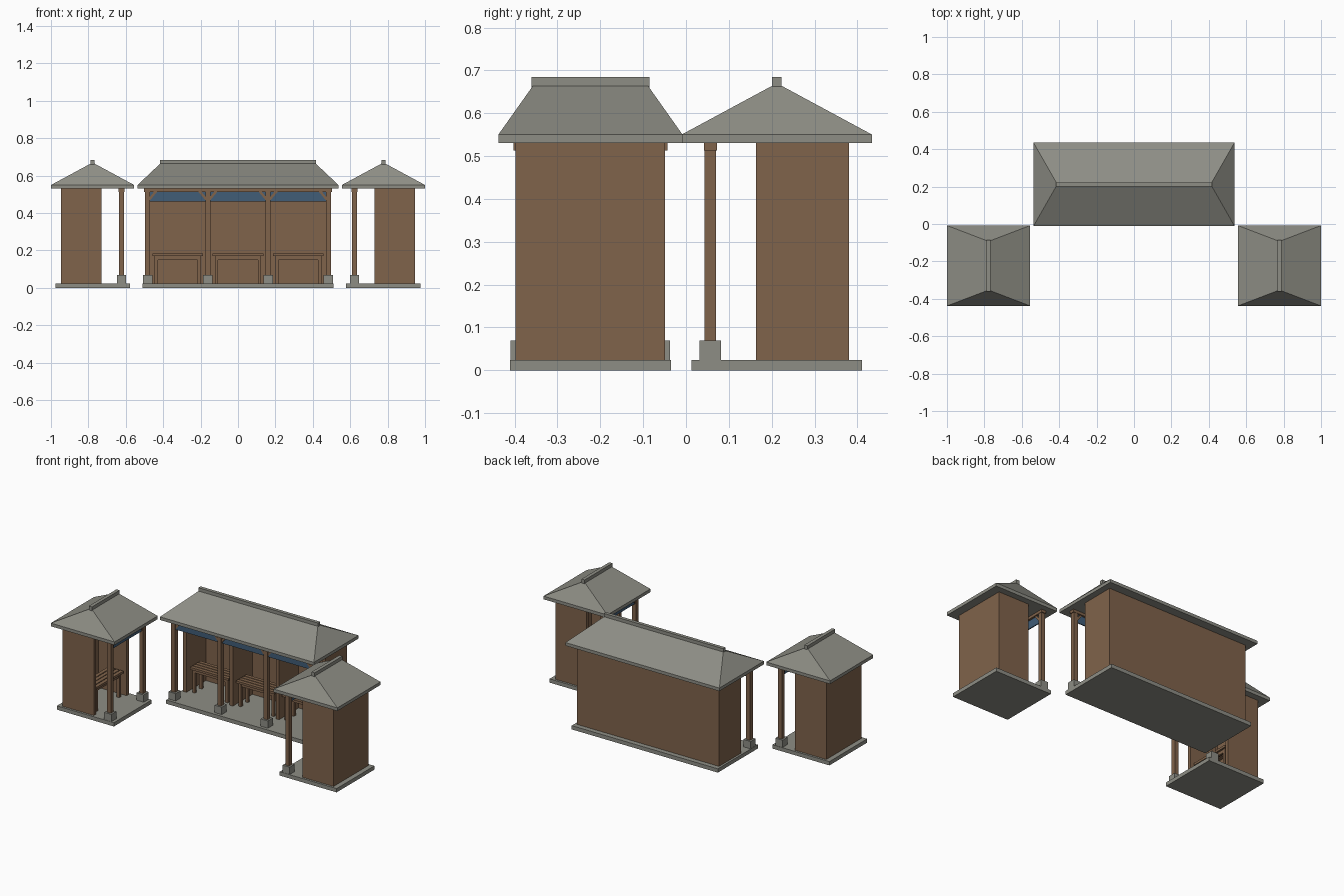
import bpy, bmesh
from mathutils import Matrix, Vector
from math import pi, atan2, hypot

if "Cube" in bpy.data.objects:
    bpy.data.objects.remove(bpy.data.objects["Cube"])


def material(name, r, g, b):
    m = bpy.data.materials.new(name)
    m.diffuse_color = (r, g, b, 1)
    m.use_nodes = True
    m.node_tree.nodes["Principled BSDF"].inputs["Base Color"].default_value = m.diffuse_color
    return m


STONE = material("grey stone", 0.27, 0.27, 0.235)
WOOD = material("brown timber", 0.215, 0.125, 0.07)
BLUE = material("blue valance", 0.052, 0.11, 0.185)

BAY = 0.322          # spacing between posts
POST_Y = -0.155      # line of the open front


def finish(bm, name, mat, place):
    bmesh.ops.recalc_face_normals(bm, faces=bm.faces)
    me = bpy.data.meshes.new(name)
    bm.to_mesh(me)
    bm.free()
    me.materials.append(mat)
    ob = bpy.data.objects.new(name, me)
    ob.matrix_world = place
    bpy.context.collection.objects.link(ob)
    return ob


def add_box(bm, x0, x1, y0, y1, z0, z1):
    m = Matrix.Translation(((x0 + x1) / 2, (y0 + y1) / 2, (z0 + z1) / 2))
    m = m @ Matrix.Diagonal((x1 - x0, y1 - y0, z1 - z0, 1))
    bmesh.ops.create_cube(bm, size=1, matrix=m)


def boxes(name, mat, place, *dims):
    bm = bmesh.new()
    for d in dims:
        add_box(bm, *d)
    return finish(bm, name, mat, place)


def hip_roof(name, place, hx, hy, ridge):
    # eave slab with a hipped top
    bm = bmesh.new()
    rings = [[bm.verts.new((sx * hx, sy * hy, z)) for sx, sy in
              ((-1, -1), (1, -1), (1, 1), (-1, 1))] for z in (0.53, 0.55)]
    a, b = (bm.verts.new((s * ridge, 0, 0.67)) for s in (-1, 1))
    lo, hi = rings
    bm.faces.new(lo)
    for i in range(4):
        j = (i + 1) % 4
        bm.faces.new((lo[i], lo[j], hi[j], hi[i]))
    bm.faces.new((hi[0], hi[1], b, a))
    bm.faces.new((hi[1], hi[2], b))
    bm.faces.new((hi[2], hi[3], a, b))
    bm.faces.new((hi[3], hi[0], a))
    finish(bm, name, STONE, place)


def bench(name, place, cx):
    y0, y1, h = -0.04, 0.065, 0.135
    parts = []
    # seat slats
    step = (y1 - y0 + 0.005) / 4
    for i in range(4):
        parts.append((cx - h, cx + h, y0 + i * step, y0 + (i + 1) * step - 0.005, 0.17, 0.184))
    # aprons, cross rails and legs
    for y in (y0 + 0.012, y1 - 0.024):
        parts.append((cx - h + 0.015, cx + h - 0.015, y, y + 0.012, 0.15, 0.17))
        for s in (-1, 1):
            x = cx + s * 0.115
            parts.append((x - 0.009, x + 0.009, y - 0.003, y + 0.015, 0.024, 0.17))
    for s in (-1, 1):
        x = cx + s * 0.115
        parts.append((x - 0.006, x + 0.006, y0 + 0.012, y1 - 0.012, 0.15, 0.17))
    boxes(name, WOOD, place, *parts)


def shelter(label, place, bays, ridge):
    c = BAY * bays / 2
    xs = [-c + i * BAY for i in range(bays + 1)]
    # floor slab
    boxes(label + "_floor_slab", STONE, place, (-c - .027, c + .027, -.199, .199, 0, .024))
    # back wall, side walls and partitions
    w = c + 0.0135
    boxes(label + "_back_wall", WOOD, place, (-w, w, .146, .168, .024, .53))
    boxes(label + "_side_walls", WOOD, place,
          *[(s * w - (.022 if s > 0 else 0), s * w + (.022 if s < 0 else 0),
             -.049, .146, .024, .53) for s in (-1, 1)])
    if bays > 1:
        boxes(label + "_partitions", WOOD, place,
              *[(x - .011, x + .011, -.049, .146, .024, .53) for x in xs[1:-1]])
    # posts on stone feet, with the beam above
    boxes(label + "_post_feet", STONE, place,
          *[(x - .025, x + .025, POST_Y - .025, POST_Y + .025, .024, .07) for x in xs])
    boxes(label + "_posts", WOOD, place,
          *[(x - .0135, x + .0135, POST_Y - .0135, POST_Y + .0135, .07, .515) for x in xs])
    boxes(label + "_front_beam", WOOD, place,
          (-c - .019, c + .019, POST_Y - .0155, POST_Y + .0155, .513, .53))
    # slanted braces either side of each post
    bm = bmesh.new()
    for x in xs:
        for s in (-1, 1):
            if abs(x + s * 0.03) > c:
                continue
            p, q = Vector((x + s * .008, POST_Y, .472)), Vector((x + s * .046, POST_Y, .518))
            d = q - p
            m = (Matrix.Translation((p + q) / 2) @ Matrix.Rotation(atan2(d.x, d.z), 4, 'Y')
                 @ Matrix.Diagonal((.013, .018, d.length, 1)))
            bmesh.ops.create_cube(bm, size=1, matrix=m)
    finish(bm, label + "_braces", WOOD, place)
    # blue valance between the posts
    boxes(label + "_valance", BLUE, place,
          *[(x + .0135, x + BAY - .0135, POST_Y - .003, POST_Y + .003, .462, .514)
            for x in xs[:-1]])
    # roof and ridge cap
    hip_roof(label + "_roof", place, c + .054, .2225, ridge - .008)
    boxes(label + "_ridge_cap", STONE, place, (-ridge, ridge, -.011, .011, .66, .685))
    # benches
    for i, x in enumerate(xs[:-1]):
        bench(f"{label}_bench_{i + 1}", place, x + BAY / 2)


shelter("main_shelter", Matrix.Translation((0, .212, 0)), 3, .418)
for side, s in (("left", -1), ("right", 1)):
    shelter(side + "_pavilion",
            Matrix.Translation((s * .7775, -.223, 0)) @ Matrix.Rotation(-s * pi / 2, 4, 'Z'),
            1, .138)
